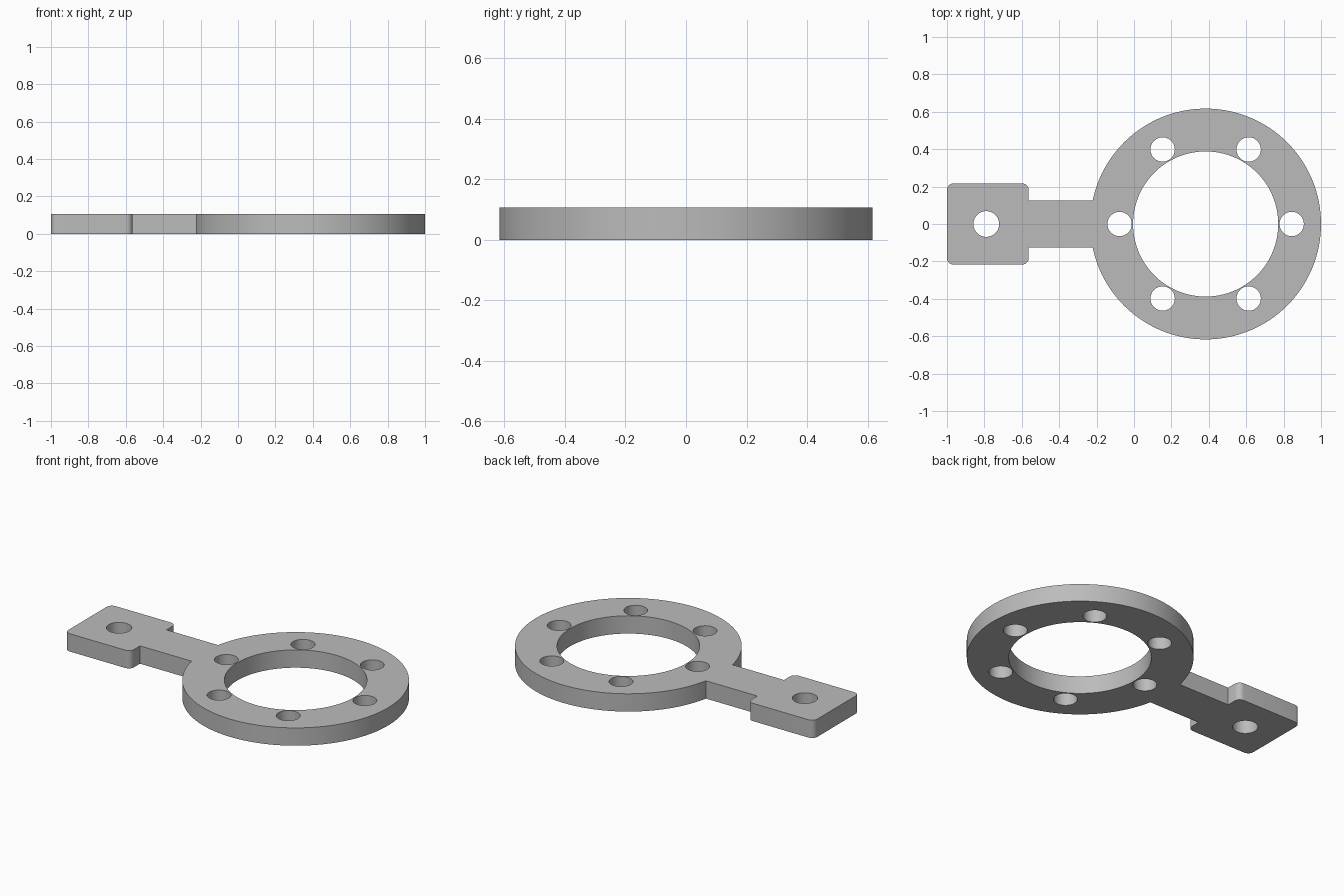
import bpy, bmesh
from math import sin, cos, pi, asin, radians

HEIGHT = 0.107
RING_X, RING_R, BORE_R = 0.383, 0.617, 0.388
BOLT_CIRCLE, BOLT_R = 0.46, 0.065
PAD_LEFT, PAD_RIGHT, PAD_HALF, FILLET = -1.0, -0.563, 0.217, 0.035
PAD_HOLE_X, PAD_HOLE_R = -0.782 - 0.008, 0.069
NECK_HALF = 0.126

cube = bpy.data.objects.get("Cube")
if cube:
    bpy.data.objects.remove(cube, do_unlink=True)


def arc(cx, cy, r, start, end, steps):
    """Points along an arc, both ends included."""
    return [(cx + r * cos(start + (end - start) * i / steps),
             cy + r * sin(start + (end - start) * i / steps))
            for i in range(steps + 1)]


def circle(cx, cy, r, steps=48):
    return arc(cx, cy, r, 0, 2 * pi, steps)[:-1]


# Outline: ring rim, then neck and rounded pad
join = pi - asin(NECK_HALF / RING_R)
left, right = PAD_LEFT + FILLET, PAD_RIGHT - FILLET
top = PAD_HALF - FILLET
outline = arc(RING_X, 0, RING_R, -join, join, 120)
outline.append((PAD_RIGHT, NECK_HALF))
for x, y, turn in ((right, top, 0), (left, top, 1), (left, -top, 2), (right, -top, 3)):
    outline += arc(x, y, FILLET, turn * pi / 2, (turn + 1) * pi / 2, 8)
outline.append((PAD_RIGHT, -NECK_HALF))

# Bore, six bolt holes and the pad hole
loops = [outline, circle(RING_X, 0, BORE_R, 120), circle(PAD_HOLE_X, 0, PAD_HOLE_R)]
for i in range(6):
    a = i * pi / 3
    loops.append(circle(RING_X + BOLT_CIRCLE * cos(a), BOLT_CIRCLE * sin(a), BOLT_R))

# Filled flat profile, extruded to a plate
curve = bpy.data.curves.new("plate_profile", 'CURVE')
curve.dimensions = '2D'
curve.fill_mode = 'BOTH'
curve.extrude = HEIGHT / 2
for points in loops:
    spline = curve.splines.new('POLY')
    spline.points.add(len(points) - 1)
    for p, (x, y) in zip(spline.points, points):
        p.co = (x, y, 0, 1)
    spline.use_cyclic_u = True

plate = bpy.data.objects.new("ring_bracket", curve)
bpy.context.collection.objects.link(plate)
bpy.ops.object.select_all(action='DESELECT')
plate.select_set(True)
bpy.context.view_layer.objects.active = plate
bpy.ops.object.convert(target='MESH')
plate = bpy.context.view_layer.objects.active

# Weld caps to walls and stand the plate on the ground
bm = bmesh.new()
bm.from_mesh(plate.data)
bmesh.ops.remove_doubles(bm, verts=bm.verts, dist=0.0001)
bmesh.ops.dissolve_limit(bm, angle_limit=radians(0.5), verts=bm.verts, edges=bm.edges)
bmesh.ops.recalc_face_normals(bm, faces=bm.faces)
bmesh.ops.translate(bm, verts=bm.verts, vec=(0, 0, HEIGHT / 2))
bm.to_mesh(plate.data)
bm.free()

# Plain grey metal
grey = bpy.data.materials.new("plain_grey")
grey.use_nodes = True
colour = (0.5, 0.5, 0.5, 1)
grey.diffuse_color = colour
grey.node_tree.nodes["Principled BSDF"].inputs["Base Color"].default_value = colour
plate.data.materials.clear()
plate.data.materials.append(grey)
bpy.ops.object.shade_smooth_by_angle(angle=radians(30))
